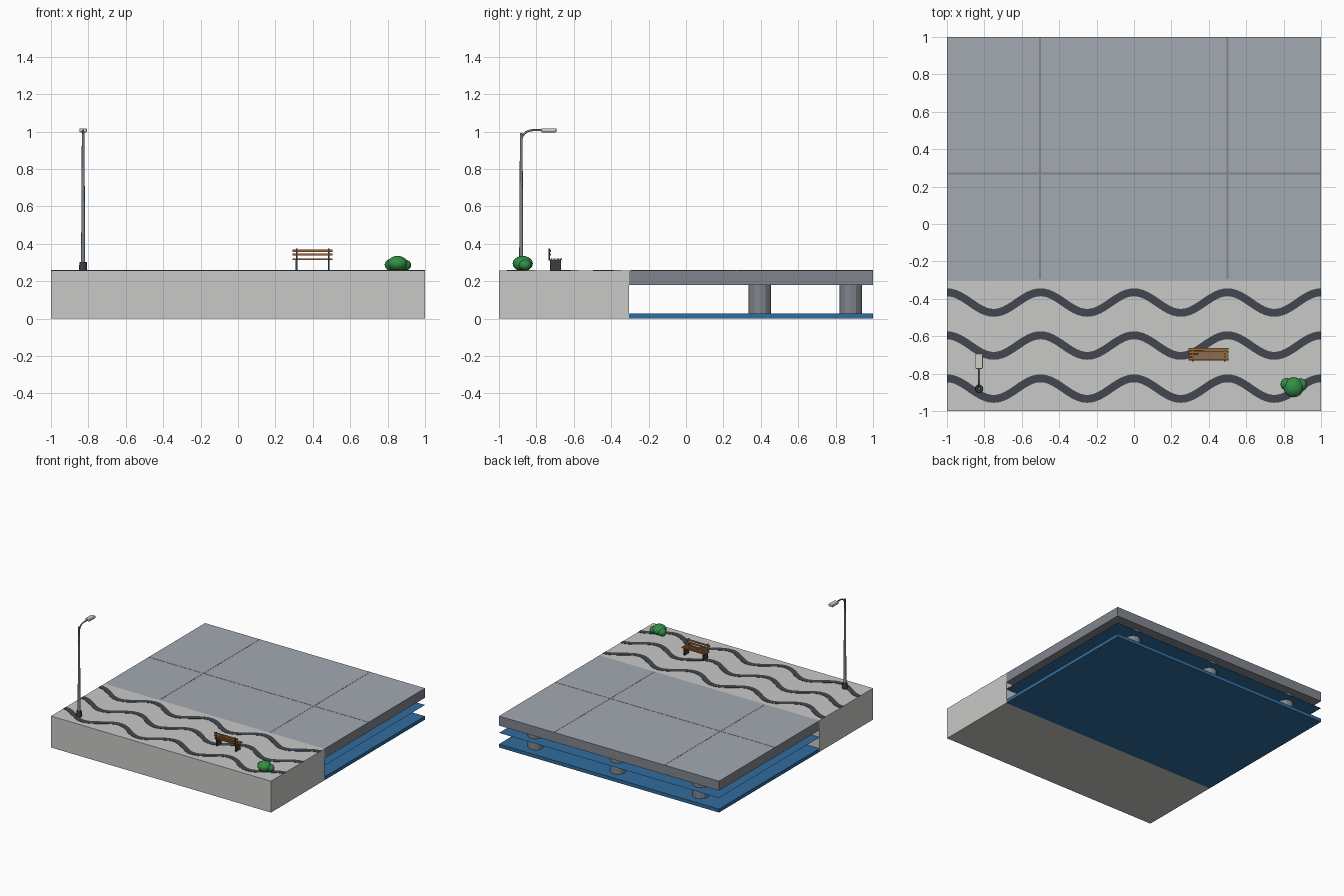
import bpy, bmesh, math
from mathutils import Matrix, Vector

if "Cube" in bpy.data.objects:
    bpy.data.objects.remove(bpy.data.objects["Cube"])


def mat(name, r, g, b):
    lin = [((c / 255 + 0.055) / 1.055) ** 2.4 for c in (r, g, b)]
    m = bpy.data.materials.new(name)
    m.diffuse_color = (*lin, 1)
    m.use_nodes = True
    m.node_tree.nodes["Principled BSDF"].inputs["Base Color"].default_value = m.diffuse_color
    return m


PAVE = mat("pale_pavement", 201, 201, 198)
WAVE = mat("dark_stone", 66, 70, 79)
DECK = mat("deck_grey", 163, 170, 178)
CONC = mat("concrete_grey", 129, 134, 141)
WATER = mat("water_blue", 48, 108, 158)
DARK = mat("dark_metal", 58, 61, 69)
POLE = mat("pole_grey", 130, 134, 136)
LAMP = mat("lamp_grey", 205, 205, 200)
WOOD = mat("bench_wood", 160, 102, 48)
GREEN = mat("leaf_green", 50, 142, 70)

TOP = 0.258      # ground level of the promenade
EDGE = -0.305    # where pavement meets deck


def finish(name, bm, *mats, smooth=False):
    bmesh.ops.recalc_face_normals(bm, faces=bm.faces)
    me = bpy.data.meshes.new(name)
    bm.to_mesh(me)
    bm.free()
    for m in mats:
        me.materials.append(m)
    ob = bpy.data.objects.new(name, me)
    bpy.context.collection.objects.link(ob)
    if smooth:
        bpy.ops.object.select_all(action='DESELECT')
        ob.select_set(True)
        bpy.context.view_layer.objects.active = ob
        bpy.ops.object.shade_smooth_by_angle(angle=math.radians(40))
    return ob


def box(name, lo, hi, m, bevel=0):
    bm = bmesh.new()
    bmesh.ops.create_cube(bm, size=1)
    for v in bm.verts:
        v.co = Vector([l + (c + 0.5) * (h - l) for c, l, h in zip(v.co, lo, hi)])
    if bevel:
        bmesh.ops.bevel(bm, geom=bm.edges[:], offset=bevel, segments=2,
                        affect='EDGES', profile=0.5)
    return finish(name, bm, m)


def tube(name, x, y, z0, z1, r0, r1, sides, m, smooth=False):
    bm = bmesh.new()
    bmesh.ops.create_cone(bm, cap_ends=True, segments=sides, radius1=r0, radius2=r1,
                          depth=z1 - z0, matrix=Matrix.Translation((x, y, (z0 + z1) / 2)))
    return finish(name, bm, m, smooth=smooth)


# pavement block
box("pavement_block", (-1, -1, 0), (1, EDGE, TOP), PAVE)

# wavy inlaid stripes
for i, cy in enumerate((-0.42, -0.65, -0.88)):
    bm = bmesh.new()
    rows = []
    n = 96
    for k in range(n + 1):
        x = -1 + 2 * k / n
        y = cy + 0.055 * math.cos(4 * math.pi * x)
        slope = -0.055 * 4 * math.pi * math.sin(4 * math.pi * x)
        nrm = Vector((-slope, 1, 0)).normalized() * 0.021
        p = Vector((x, y, TOP + 0.002))
        rows.append((bm.verts.new(p - nrm), bm.verts.new(p + nrm)))
    for a, b in zip(rows, rows[1:]):
        bm.faces.new((a[0], b[0], b[1], a[1]))
    ext = bmesh.ops.extrude_face_region(bm, geom=bm.faces[:])
    for v in ext["geom"]:
        if isinstance(v, bmesh.types.BMVert):
            v.co.z -= 0.003
    finish(f"wave_stripe_{i + 1}", bm, WAVE)

# deck: light top, concrete sides and underside
deck = box("deck_slab", (-1, EDGE, 0.18), (1, 1, TOP), CONC)
deck.data.materials.append(DECK)
for f in deck.data.polygons:
    f.material_index = 1 if f.normal.z > 0.5 else 0

# deck joints
for i, x in enumerate((-0.503, 0.5)):
    box(f"deck_joint_{i + 1}", (x - 0.005, -0.295, TOP - 0.001), (x + 0.005, 1, TOP + 0.001), CONC)
box("deck_cross_joint", (-1, 0.265, TOP - 0.001), (1, 0.275, TOP + 0.001), CONC)

# pillars under the deck
for y in (0.395, 0.88):
    for x in (-0.75, 0, 0.75):
        tube("pillar", x, y, 0.02, 0.185, 0.06, 0.06, 12, CONC)

# sea bed plate and water surface sheet
box("water_base", (-1, EDGE, 0), (1, 1, 0.028), WATER)
bm = bmesh.new()
bm.faces.new([bm.verts.new((x, y, 0.12)) for x, y in ((-1, EDGE), (1, EDGE), (1, 1), (-1, 1))])
finish("water_surface", bm, WATER)

# street lamp
LX, LY = -0.828, -0.881
tube("lamp_base", LX, LY, TOP, 0.302, 0.022, 0.02, 12, DARK)
tube("lamp_pole", LX, LY, 0.3, 0.992, 0.011, 0.007, 12, POLE, True)
cu = bpy.data.curves.new("lamp_arm", 'CURVE')
cu.dimensions = '3D'
cu.bevel_depth = 0.0055
cu.bevel_resolution = 2
cu.use_fill_caps = True
sp = cu.splines.new('POLY')
arc = [(LX, LY + 0.06 * (1 - math.cos(t)), 0.947 + 0.06 * math.sin(t))
       for t in [math.pi / 2 * k / 8 for k in range(9)]] + [(LX, -0.765, 1.007)]
sp.points.add(len(arc) - 1)
for p, c in zip(sp.points, arc):
    p.co = (*c, 1)
arm = bpy.data.objects.new("lamp_arm", cu)
bpy.context.collection.objects.link(arm)
cu.materials.append(POLE)
bpy.ops.object.select_all(action='DESELECT')
arm.select_set(True)
bpy.context.view_layer.objects.active = arm
bpy.ops.object.convert(target='MESH')
box("lamp_head", (LX - 0.02, -0.775, 0.996), (LX + 0.02, -0.692, 1.017), LAMP, 0.006)

# bench, facing the water
for i, x in enumerate((0.313, 0.485)):
    box(f"bench_leg_{i + 1}", (x - 0.005, -0.727, TOP), (x + 0.005, -0.667, 0.314), DARK)
    box(f"bench_post_{i + 1}", (x - 0.004, -0.735, 0.31), (x + 0.004, -0.727, 0.374), DARK)
for i in range(4):
    y = -0.719 + i * 0.0165
    box(f"seat_slat_{i + 1}", (0.292, y - 0.006, 0.314), (0.505, y + 0.006, 0.321), WOOD)
for i, z in enumerate((0.342, 0.363)):
    box(f"back_slat_{i + 1}", (0.292, -0.729, z - 0.006), (0.505, -0.723, z + 0.006), WOOD)

# bush made of squashed balls
for i, (x, y, z, r, rz) in enumerate(((0.853, -0.873, 0.294, 0.054, 0.041),
                                      (0.817, -0.857, 0.287, 0.033, 0.031),
                                      (0.892, -0.86, 0.286, 0.034, 0.029))):
    bm = bmesh.new()
    bmesh.ops.create_uvsphere(bm, u_segments=16, v_segments=10, radius=1,
                              matrix=Matrix.Translation((x, y, z)) @ Matrix.Diagonal((r, r, rz, 1)))
    finish(f"bush_ball_{i + 1}", bm, GREEN, smooth=True)
